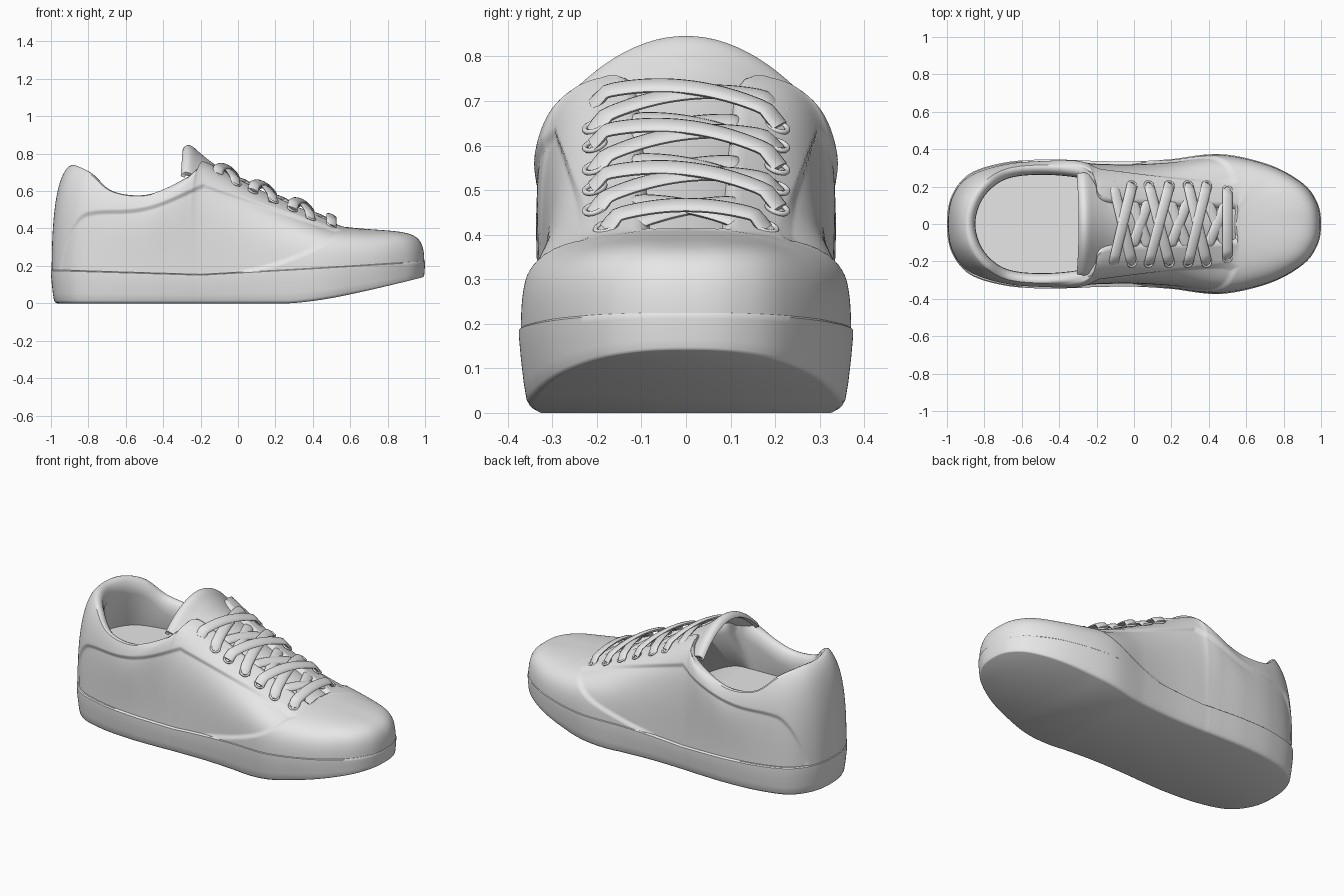
import bpy, bmesh, math
from mathutils import Vector

cube = bpy.data.objects.get("Cube")
if cube:
    bpy.data.objects.remove(cube)

grey = bpy.data.materials.new("light_grey")
grey.use_nodes = True
grey.diffuse_color = (0.8, 0.8, 0.8, 1)
grey.node_tree.nodes["Principled BSDF"].inputs["Base Color"].default_value = (0.8, 0.8, 0.8, 1)


def make(name, verts, faces, angle=40):
    bm = bmesh.new()
    vs = [bm.verts.new(v) for v in verts]
    for f in faces:
        bm.faces.new([vs[i] for i in dict.fromkeys(f)])
    bmesh.ops.recalc_face_normals(bm, faces=bm.faces)
    me = bpy.data.meshes.new(name)
    bm.to_mesh(me)
    bm.free()
    me.shade_smooth()
    me.set_sharp_from_angle(angle=math.radians(angle))
    me.materials.append(grey)
    ob = bpy.data.objects.new(name, me)
    bpy.context.collection.objects.link(ob)
    return ob


def catmull(pts, steps):
    """Smooth curve through pts[1:-1]; the end points only steer it."""
    out = []
    for a, b, c, d in zip(pts, pts[1:], pts[2:], pts[3:]):
        for k in range(steps):
            t = k / steps
            out.append([0.5 * (2*q + (r-p)*t + (2*p-5*q+4*r-s)*t*t + (3*q-p-3*r+s)*t**3)
                        for p, q, r, s in zip(a, b, c, d)])
    return out + [list(pts[-2])]


def clamp(v, lo, hi):
    return max(lo, min(hi, v))


def inward(x, y, d):
    v = Vector((clamp(x, -0.6, 0.5) - x, -y))
    v = v.normalized() * d
    return x + v.x, y + v.y


def loft(name, rows, cap_first, cap_last):
    """Stack of half rings, mirrored in y and closed with strips."""
    n = len(rows[0]) - 1
    size = 2 * n
    verts, faces = [], []
    for row in rows:
        verts += row + [(x, -y, z) for x, y, z in row[-2:0:-1]]
    for r in range(len(rows) - 1):
        for i in range(size):
            j = (i + 1) % size
            faces.append((r*size+i, r*size+j, (r+1)*size+j, (r+1)*size+i))
    for wanted, base in ((cap_first, 0), (cap_last, (len(rows) - 1) * size)):
        if wanted:
            faces += [[base + k % size for k in (i, i+1, size-i-1, size-i)] for i in range(n)]
    return make(name, verts, faces)


def sole_bottom(x):
    return 0.14 * (max(0, x - 0.27) / 0.73) ** 1.4


def sole_top(x):
    return 0.155 + (0.058 * (x + 0.2) if x > -0.2 else 0.031 * (-0.2 - x))


def insole(x):
    t = clamp((x + .2) / .5, 0, 1)
    return .4 - .2 * t * t * (3 - 2 * t)


# Columns from toe to heel: base x y, opening x y z, rise, overhang, drop
keys = [
    (1, 0, .56, 0, .41, 1.05, .77, -.04),
    (.98, .115, .56, .03, .41, 1.05, .77, -.04),
    (.9, .22, .56, .06, .41, .95, .78, -.04),
    (.72, .318, .56, .09, .41, .7, .82, -.03),
    (.46, .374, .53, .12, .42, .7, .85, -.02),
    (.2, .347, .3, .13, .52, .6, .95, -.02),
    (0, .335, .05, .14, .635, .5, 1.05, -.015),
    (-.2, .337, -.17, .16, .75, .5, 1.15, -.02),
    (-.26, .34, -.21, .25, .725, .5, 1.4, -.05),
    (-.34, .343, -.28, .295, .665, .5, 1.8, -.06),
    (-.5, .345, -.48, .315, .578, .45, 1.9, -.1),
    (-.7, .327, -.67, .298, .595, .4, 1.4, -.1),
    (-.88, .268, -.79, .235, .69, .4, .95, -.1),
    (-.975, .15, -.87, .13, .73, .4, .85, -.06),
    (-1, 0, -.9, 0, .735, .4, .85, -.06)]


def flip(k):
    return (k[0], -k[1], k[2], -k[3]) + k[4:]


columns = catmull([flip(keys[1])] + keys + [flip(keys[-2])], 20)
columns[0][1] = columns[0][3] = 0

# Sole with a slightly tapered wall and soft lower edge
sole_rows = []
for frac, inset in ((0, .032), (.03, .022), (.09, .016), (.3, .01), (.6, .004), (.85, 0), (.97, 0), (1, .006)):
    row = []
    for c in columns:
        x, y = inward(c[0], c[1], inset * (1 - .7 * clamp((c[0] - .6) / .4, 0, 1)))
        lo, hi = sole_bottom(c[0]), sole_top(c[0])
        row.append((x, y, lo + (hi - lo) * frac))
    sole_rows.append(row)
loft("sole", sole_rows, True, True)

# Outline of the recessed side panel, seen from the side
outline = [(-.955, .17), (-.92, .34), (-.85, .46), (-.76, .495), (-.56, .505), (-.4, .545),
           (-.19, .637), (-.16, .63), (.2, .51), (.53, .4), (.53, .375), (.4, .28), (.2, .2),
           (0, .15), (-.15, .1), (-.9, .1)]
seam = [Vector(p) for p in catmull([outline[-1]] + outline + outline[:2], 4)[:-1]]


def panel_depth(x, z):
    """How far the side panel sinks below the overlays at this point."""
    p, inside, best = Vector((x, z)), False, 1
    for a, b in zip(seam, seam[1:] + seam[:1]):
        ab = b - a
        t = clamp((p - a).dot(ab) / max(ab.length_squared, 1e-9), 0, 1)
        best = min(best, (p - a - ab * t).length)
        if (a.y > z) != (b.y > z) and x < a.x + (z - a.y) * ab.x / ab.y:
            inside = not inside
    return 0.012 * clamp(best / 0.016, 0, 1) if inside else 0


# Upper: outer wall, rolled rim, lining and insole
ROWS = 72
upper_rows = []
for r in range(ROWS + 1):
    t = r / ROWS
    weights = ((1-t)**3, 3*t*(1-t)**2, 3*t*t*(1-t), t**3)
    row = []
    for bx, by, tx, ty, tz, rise, over, drop in columns:
        bx, by = inward(bx, by, .004)
        bz = sole_top(bx) - .004
        ctrl = ((bx, by, bz), (bx, by, bz + (tz - bz) * rise),
                (tx + (bx - tx) * over, ty + (by - ty) * over, tz + drop), (tx, ty, tz))
        x, y, z = [sum(w * p[k] for w, p in zip(weights, ctrl)) for k in range(3)]
        if y > .1 and -1 < x < .6:
            depth = panel_depth(x, z)
            y -= depth
            z -= depth * t * t
        row.append((x, y, z))
    upper_rows.append(row)
for inset, drop in ((.012, -.004), (.028, .002), (.042, .018), (.05, .05), (.052, .09)):
    upper_rows.append([(*inward(c[2], c[3], inset), c[4] - drop) for c in columns])
upper_rows.append([(*inward(c[0], c[1], .06), insole(c[0])) for c in columns])
loft("upper", upper_rows, False, True)

# Tongue: arched strip along x, with a slightly rolled tip
spine = [(.75, .3, .1), (.6, .37, .1), (.3, .505, .15), (.05, .625, .16), (-.12, .725, .2),
         (-.2, .785, .245), (-.25, .828, .265), (-.272, .832, .265), (-.285, .815, .265), (-.285, .79, .265)]
ACROSS = 24
verts, faces = [], []
stations = catmull(spine, 8)
for x, z, half in stations:
    for j in range(ACROSS + 1):
        y = half * (2 * j / ACROSS - 1)
        verts.append((x - .15 * y * y, y, z - 2 * y * y))
w = ACROSS + 1
for i in range(len(stations) - 1):
    faces += [(i*w+j, i*w+j+1, (i+1)*w+j+1, (i+1)*w+j) for j in range(ACROSS)]
tongue = make("tongue", verts, faces, 60)
solid = tongue.modifiers.new("thickness", 'SOLIDIFY')
solid.thickness, solid.offset = .025, 0
bevel = tongue.modifiers.new("soft_edge", 'BEVEL')
bevel.width, bevel.segments = .008, 3


def lace_z(x, y):
    return .694 - .459 * x - .9 * y * y


def slope_up(y):
    return Vector((.42, 1.6 * y, .9)).normalized()


def lace(name, x0, x1, half, lift):
    """Flat oval cord from (x0, -half) to (x1, half), tucked in at its ends."""
    steps, sides = 28, 12
    path = []
    for i in range(steps + 1):
        s = 2 * i / steps - 1
        x, y = x0 + (x1 - x0) * (s + 1) / 2, half * s
        tuck = .025 * max(0, abs(s) - .85) / .15
        path.append(Vector((x, y, lace_z(x, y) + lift - tuck)))
    verts, faces = [], []
    for i, p in enumerate(path):
        along = (path[min(i + 1, steps)] - path[max(i - 1, 0)]).normalized()
        side = along.cross(slope_up(p.y)).normalized()
        up = side.cross(along)
        for k in range(sides):
            a = math.tau * k / sides
            verts.append(p + side * (.03 * math.cos(a)) + up * (.011 * math.sin(a)))
    for i in range(steps):
        for k in range(sides):
            m = (k + 1) % sides
            faces.append((i*sides+k, i*sides+m, (i+1)*sides+m, (i+1)*sides+k))
    faces += [tuple(range(sides)), tuple(range(steps * sides, (steps + 1) * sides))]
    make(name, verts, faces, 60)


def eyelet(name, x, y):
    bpy.ops.mesh.primitive_torus_add(major_segments=24, minor_segments=8, major_radius=.024, minor_radius=.006)
    ob = bpy.context.object
    ob.name = name
    ob.location = (x, y, lace_z(x, y) - .018)
    ob.rotation_euler = slope_up(y).to_track_quat('Z', 'Y').to_euler()
    ob.data.shade_smooth()
    ob.data.materials.append(grey)


# Laces: one straight bar, then crossed pairs up the throat
holes = [.5, .39, .29, .19, .08, -.01, -.11]
lace("lace_bar", holes[0], holes[0], .18, .002)
for i, (a, b) in enumerate(zip(holes, holes[1:])):
    if i % 2:
        lace(f"lace_cross_{i}_left", a, b, .21, -.004)
        lace(f"lace_cross_{i}_right", b, a, .21, .01)
    else:
        lace(f"lace_under_{i}_left", a, b, .13, -.03)
        lace(f"lace_under_{i}_right", b, a, .13, -.026)
for i, x in enumerate(holes):
    for side, sign in (("left", 1), ("right", -1)):
        eyelet(f"eyelet_{i}_{side}", x, sign * (.18 if i == 0 else .205))
